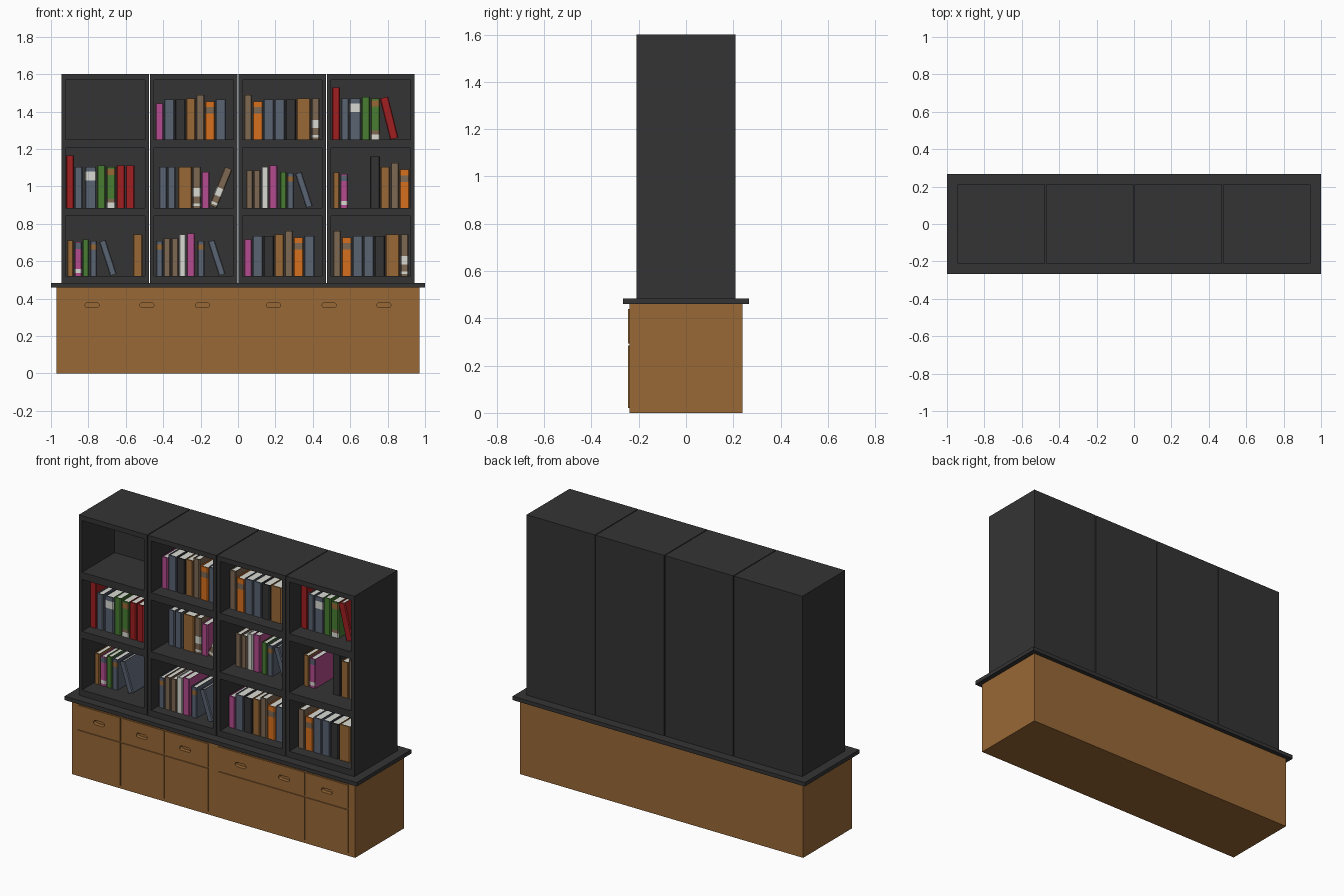
import bpy, bmesh, math
from mathutils import Matrix, Vector

if "Cube" in bpy.data.objects:
    bpy.data.objects.remove(bpy.data.objects["Cube"])

# ---- colours (given as sRGB bytes, stored linear) ----
PALETTE = {"dark_grey": (52, 52, 52), "wood": (152, 104, 54), "red": (160, 30, 32),
           "slate": (90, 99, 114), "green": (72, 124, 50), "orange": (214, 112, 30),
           "pink": (180, 76, 142), "tan": (126, 104, 82), "page_white": (218, 218, 212)}
NAMES = list(PALETTE)
MATS = []
for name, rgb in PALETTE.items():
    m = bpy.data.materials.new(name)
    lin = [((c / 255 + 0.055) / 1.055) ** 2.4 for c in rgb]
    m.diffuse_color = (*lin, 1)
    m.use_nodes = True
    m.node_tree.nodes["Principled BSDF"].inputs["Base Color"].default_value = m.diffuse_color
    MATS.append(m)


def add_box(bm, x0, x1, y0, y1, z0, z1, mat=0):
    size = Matrix.Diagonal((x1 - x0, y1 - y0, z1 - z0, 1))
    pos = Matrix.Translation(((x0 + x1) / 2, (y0 + y1) / 2, (z0 + z1) / 2))
    verts = bmesh.ops.create_cube(bm, size=1, matrix=pos @ size)["verts"]
    for f in {f for v in verts for f in v.link_faces}:
        f.material_index = mat
    return verts


def add_loft(bm, rings):
    """Closed solid through matching rings of points; returns sides per layer."""
    loops = [[bm.verts.new(p) for p in r] for r in rings]
    n = len(loops[0])
    layers = [[bm.faces.new((a[i], a[(i + 1) % n], b[(i + 1) % n], b[i])) for i in range(n)]
              for a, b in zip(loops, loops[1:])]
    caps = [bm.faces.new(loops[0][::-1]), bm.faces.new(loops[-1])]
    return [v for l in loops for v in l], layers, caps


def finish(name, bm, mats):
    bmesh.ops.recalc_face_normals(bm, faces=bm.faces)
    me = bpy.data.meshes.new(name)
    bm.to_mesh(me)
    bm.free()
    for m in mats:
        me.materials.append(m)
    ob = bpy.data.objects.new(name, me)
    bpy.context.collection.objects.link(ob)
    return ob


def boxes(name, mat, specs):
    bm = bmesh.new()
    for s in specs:
        add_box(bm, *s)
    return finish(name, bm, [MATS[NAMES.index(mat)]])


# ---- base cabinet with drawers above doors ----
base = boxes("base_cabinet", "wood", [(-0.97, 0.97, -0.24, 0.24, 0, 0.46)])
boxes("countertop", "dark_grey", [(-1, 1, -0.267, 0.267, 0.46, 0.484)])
G = 0.004
bays = [(-0.93, -0.63), (-0.63, -0.33), (-0.33, -0.03), (0.03, 0.63), (0.63, 0.93)]
drawers = boxes("drawer_fronts", "wood",
                [(a + G, b - G, -0.246, -0.235, 0.29 + G, 0.44) for a, b in bays])
boxes("door_fronts", "wood",
      [(a + G, b - G, -0.246, -0.235, 0.02, 0.29 - G) for a, b in bays])

# recessed finger slots, cut through drawer fronts into the cabinet
bm = bmesh.new()
for x in (-0.78, -0.487, -0.19, 0.19, 0.487, 0.78):
    outline = []
    for side in (1, -1):
        for k in range(9):
            a = math.pi * (k / 8 - 0.5) + (0 if side > 0 else math.pi)
            outline.append((x + side * 0.024 + 0.0135 * math.cos(a), 0.365 + 0.0135 * math.sin(a)))
    add_loft(bm, [[(px, y, pz) for px, pz in outline] for y in (-0.222, -0.27)])
cutter = finish("finger_slot_cutter", bm, [MATS[NAMES.index("wood")]])
cutter.hide_render = True
cutter.display_type = 'WIRE'
for ob in (base, drawers):
    mod = ob.modifiers.new("finger_slots", 'BOOLEAN')
    mod.operation = 'DIFFERENCE'
    mod.solver = 'EXACT'
    mod.object = cutter

# ---- four open bookcases side by side ----
SHELVES = [(0.484, 0.522), (0.842, 0.885), (1.205, 1.25), (1.57, 1.6)]
for i in range(4):
    x0 = -0.943 + 0.473 * i
    x1, t = x0 + 0.468, 0.022
    parts = [(x0, x0 + t, -0.21, 0.21, 0.484, 1.6), (x1 - t, x1, -0.21, 0.21, 0.484, 1.6),
             (x0 + t, x1 - t, 0.11, 0.21, 0.484, 1.6)]
    parts += [(x0 + t, x1 - t, -0.21, 0.11, a, b) for a, b in SHELVES]
    boxes(f"bookcase_{i + 1}", "dark_grey", parts)

# ---- book kinds: width, height, cover, spine bands (from, to, colour) ----
WHITE = "page_white"
KINDS = {
    "P": (0.042, 0.193, "pink", []), "p": (0.045, 0.227, "pink", []),
    "k": (0.040, 0.180, "pink", [(0.08, 0.2, WHITE), (0.8, 0.97, "slate")]),
    "S": (0.055, 0.214, "slate", []), "s": (0.042, 0.22, "slate", []),
    "l": (0.037, 0.19, "slate", []),
    "L": (0.060, 0.22, "slate", [(0.67, 0.88, WHITE)]),
    "V": (0.037, 0.187, "slate", [(0.75, 0.9, "wood")]),
    "B": (0.055, 0.214, "dark_grey", []), "N": (0.053, 0.275, "dark_grey", []),
    "O": (0.050, 0.22, "wood", []), "o": (0.035, 0.19, "wood", []),
    "W": (0.075, 0.22, "wood", []),
    "T": (0.043, 0.24, "tan", []), "t": (0.037, 0.2, "tan", []),
    "w": (0.043, 0.22, "tan", [(0.05, 0.11, WHITE), (0.28, 0.48, WHITE)]),
    "X": (0.053, 0.205, "orange", [(0.68, 0.85, "tan")]),
    "R": (0.043, 0.28, "red", []), "r": (0.046, 0.226, "red", []),
    "G": (0.046, 0.228, "green", []), "h": (0.035, 0.193, "green", []),
    "g": (0.050, 0.22, "green", [(0.0, 0.13, WHITE), (0.13, 0.22, "tan"), (0.8, 0.95, "wood")]),
    "Y": (0.037, 0.22, WHITE, [])}


def add_book(bm, kind, x, y, z, lean=0):
    w, h, cover, bands = KINDS[kind]
    d, c, t, s = 0.2, 0.005, 0.004, 0.008
    prof = [(0, d), (0, c), (c, 0), (w - c, 0), (w, c), (w, d),
            (w - t, d), (w - t, s), (t, s), (t, d)]
    levels = sorted({0, 1} | {v for b in bands for v in b[:2]})
    verts, layers, caps = add_loft(bm, [[(px, py, lv * h) for px, py in prof] for lv in levels])
    for f in caps + [f for lay in layers for f in lay]:
        f.material_index = NAMES.index(cover)
    for lo, lay in zip(levels, layers):
        for a, b, colour in bands:
            if a <= lo < b:
                for f in lay[1:4]:
                    f.material_index = NAMES.index(colour)
    # page block
    verts += add_box(bm, t, w - t, s, d - 0.006, 0.004, h - 0.006, NAMES.index(WHITE))
    pivot = w if lean > 0 else 0
    mat = (Matrix.Translation((x, y, z)) @ Matrix.Rotation(math.radians(lean), 4, 'Y')
           @ Matrix.Translation((-pivot if lean else 0, 0, 0)))
    bmesh.ops.transform(bm, matrix=mat, verts=verts)
    return w


# ---- shelf contents: column, shelf (from bottom), start x, setback, books, lean ----
ROWS = [
    (1, 2, -0.920, 0.075, "Rs_LGgrr", 0), (1, 1, -0.914, 0.11, "okhV", 0),
    (1, 1, -0.684, 0.11, "l", -18), (1, 1, -0.561, 0.11, "O", 0),
    (2, 3, -0.441, 0.09, "PSBOTXS", 0), (2, 2, -0.422, 0.13, "ss_WwP", 0),
    (2, 2, -0.113, 0.13, "w", 22), (2, 1, -0.438, 0.06, "VttYp_V", 0),
    (2, 1, -0.102, 0.06, "l", -18), (3, 3, 0.032, 0.08, "TXSSBWw", 0),
    (3, 2, 0.043, 0.12, "ttYp_hV", 0), (3, 2, 0.364, 0.12, "l", -18),
    (3, 1, 0.032, 0.07, "PSBOTXS", 0), (4, 3, 0.503, 0.105, "RsLGg", 0),
    (4, 3, 0.813, 0.105, "r", -14), (4, 2, 0.508, 0.125, "ok", 0),
    (4, 2, 0.706, 0.125, "NOTX", 0), (4, 1, 0.508, 0.07, "TXSSBWw", 0)]
for col, row, x, setback, books, lean in ROWS:
    bm = bmesh.new()
    for kind in books:
        if kind == "_":
            x += 0.009
        else:
            x += add_book(bm, kind, x, -0.21 + setback, SHELVES[row - 1][1], lean) + 0.004
    label = "leaning_book" if lean else "books"
    finish(f"{label}_column{col}_shelf{row}", bm, MATS)
